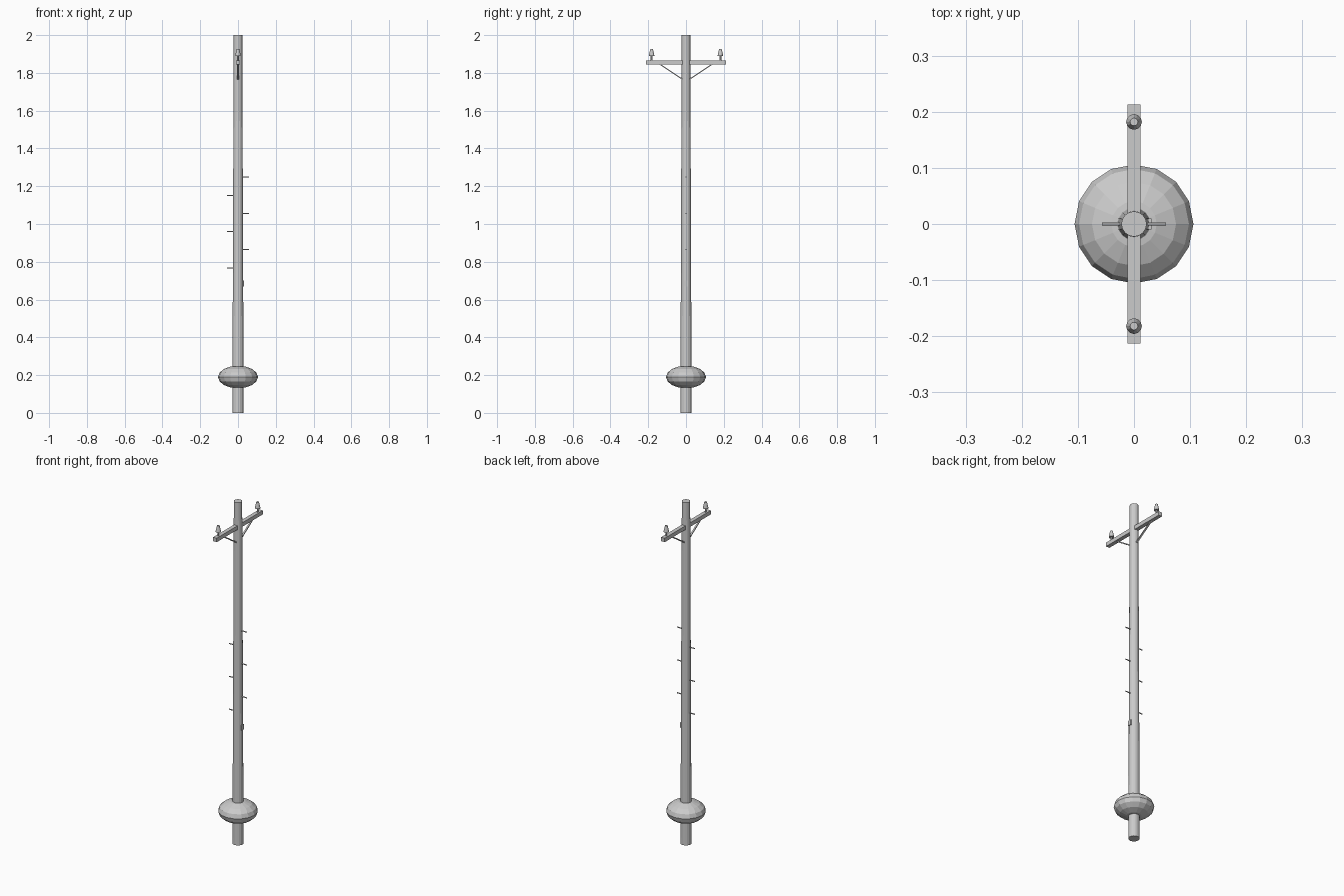
import bpy, bmesh, math
from mathutils import Vector

if "Cube" in bpy.data.objects:
    bpy.data.objects.remove(bpy.data.objects["Cube"])


def finish(name, bm):
    bmesh.ops.recalc_face_normals(bm, faces=bm.faces)
    me = bpy.data.meshes.new(name)
    bm.to_mesh(me)
    bm.free()
    ob = bpy.data.objects.new(name, me)
    bpy.context.collection.objects.link(ob)
    return ob


def lathe(name, profile, sides, loc=(0, 0, 0)):
    """Closed solid of revolution from (radius, z) pairs."""
    bm = bmesh.new()
    rings = [[bm.verts.new((r * math.cos(math.tau * i / sides),
                            r * math.sin(math.tau * i / sides), z))
              for i in range(sides)] for r, z in profile]
    for a, b in zip(rings, rings[1:]):
        for i in range(sides):
            j = (i + 1) % sides
            bm.faces.new((a[i], a[j], b[j], b[i]))
    bm.faces.new(rings[0])
    bm.faces.new(rings[-1])
    ob = finish(name, bm)
    ob.location = loc
    return ob


def box(name, size, loc):
    bm = bmesh.new()
    bmesh.ops.create_cube(bm, size=1)
    bmesh.ops.scale(bm, vec=size, verts=bm.verts)
    ob = finish(name, bm)
    ob.location = loc
    return ob


def align(ob, a, b):
    """Point the local z axis of a part from a to b, centred between them."""
    a, b = Vector(a), Vector(b)
    ob.location = (a + b) / 2
    ob.rotation_mode = 'QUATERNION'
    ob.rotation_quaternion = (b - a).to_track_quat('Z', 'Y')


# Tapered pole
lathe("pole", [(0.03, 0), (0.0225, 2)], 16)

# Flattened faceted bulb near the base
bm = bmesh.new()
bmesh.ops.create_uvsphere(bm, u_segments=16, v_segments=8, radius=1)
bmesh.ops.scale(bm, vec=(0.106, 0.106, 0.06), verts=bm.verts)
finish("base_bulb", bm).location = (0, 0, 0.19)

# Crossarm
box("crossarm", (0.023, 0.426, 0.023), (0, 0, 1.855))

for side, label in ((1, "back"), (-1, "front")):
    # Diagonal brace
    a, b = (0, side * 0.012, 1.762), (0, side * 0.142, 1.848)
    length = (Vector(b) - Vector(a)).length
    align(box("brace_" + label, (0.009, 0.006, length), (0, 0, 0)), a, b)
    # Insulator with its pin
    lathe("insulator_pin_" + label, [(0.005, 0), (0.005, 0.032)], 8,
          (0, side * 0.182, 1.864))
    lathe("insulator_" + label,
          [(0.014, 0), (0.014, 0.006), (0.007, 0.037)], 12,
          (0, side * 0.182, 1.889))

# Climbing pegs alternating left and right
for i in range(6):
    s = 1 if i % 2 else -1
    z = 0.768 + i * 0.096
    peg = lathe(f"climbing_peg_{i + 1}", [(0.003, -0.02), (0.003, 0.02)], 6)
    align(peg, (s * 0.017, 0, z), (s * 0.057, 0, z))

# Small plate on the right side
box("side_plate", (0.006, 0.02, 0.03), (0.028, 0, 0.685))
